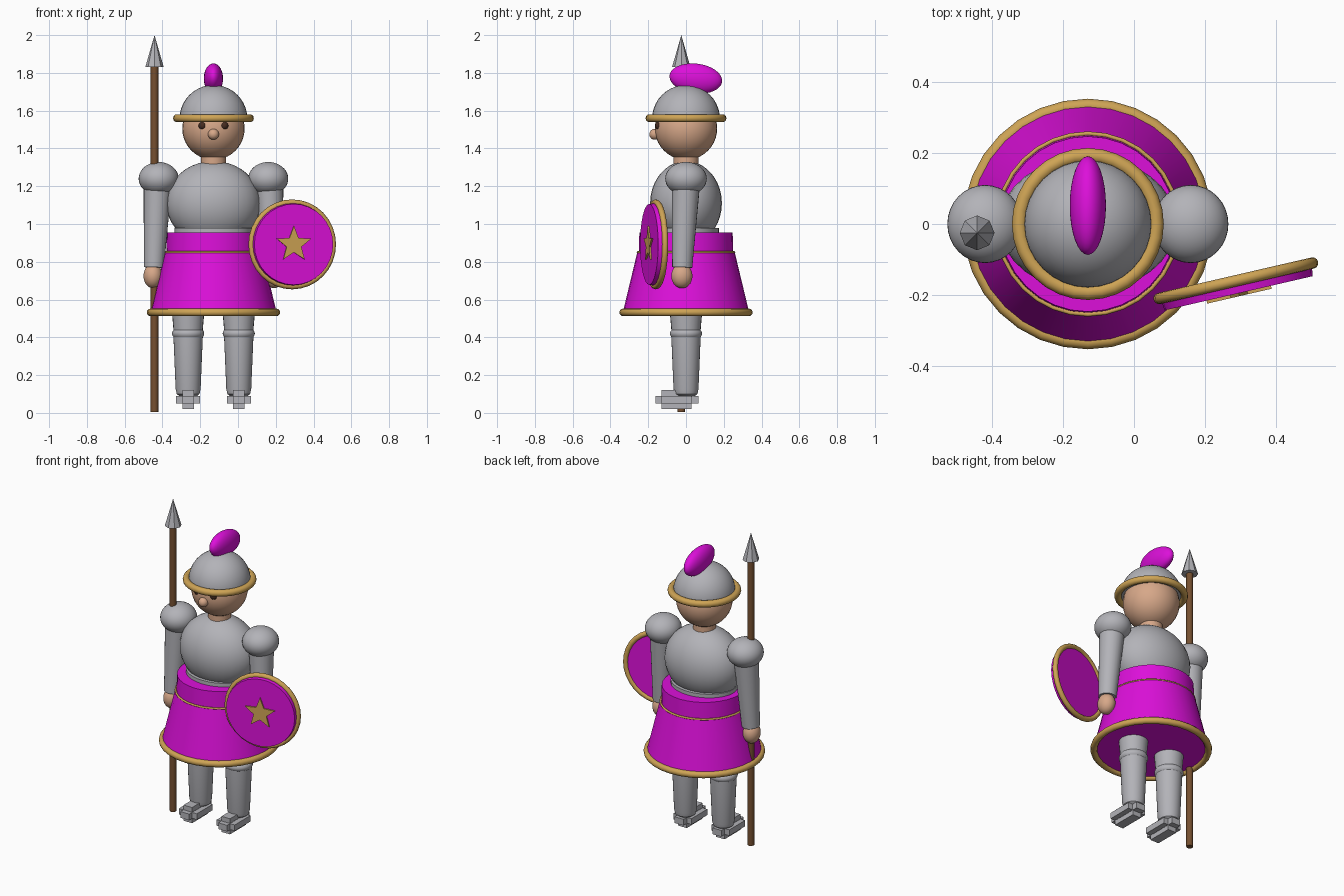
import bpy
import bmesh
import math
from mathutils import Vector, Matrix

if "Cube" in bpy.data.objects:
    bpy.data.objects.remove(bpy.data.objects["Cube"], do_unlink=True)

CX = -0.13  # body axis


def make_material(name, rgb):
    m = bpy.data.materials.new(name)
    m.use_nodes = True
    m.diffuse_color = (*rgb, 1)
    m.node_tree.nodes["Principled BSDF"].inputs["Base Color"].default_value = (*rgb, 1)
    return m


STEEL = make_material("steel grey", (0.45, 0.45, 0.48))
MAGENTA = make_material("magenta", (0.72, 0.005, 0.70))
GOLD = make_material("gold", (0.62, 0.37, 0.09))
SKIN = make_material("skin", (0.68, 0.39, 0.25))
WOOD = make_material("brown wood", (0.18, 0.08, 0.03))
DARK = make_material("dark brown", (0.06, 0.025, 0.015))


def finish(bm, name, mat, smooth=True):
    bmesh.ops.recalc_face_normals(bm, faces=bm.faces)
    me = bpy.data.meshes.new(name)
    bm.to_mesh(me)
    bm.free()
    me.materials.append(mat)
    ob = bpy.data.objects.new(name, me)
    bpy.context.collection.objects.link(ob)
    if smooth:
        bpy.ops.object.select_all(action='DESELECT')
        ob.select_set(True)
        bpy.context.view_layer.objects.active = ob
        bpy.ops.object.shade_smooth_by_angle(angle=math.radians(35))
    return ob


def ball(name, mat, loc, size, tilt=0.0):
    bm = bmesh.new()
    bmesh.ops.create_uvsphere(bm, u_segments=32, v_segments=20, radius=1)
    m = Matrix.Translation(loc) @ Matrix.Rotation(tilt, 4, 'X') @ Matrix.Diagonal((*size, 1))
    bm.transform(m)
    return finish(bm, name, mat)


def rod(name, mat, a, b, r1, r2, sides=24, smooth=True):
    a, b = Vector(a), Vector(b)
    bm = bmesh.new()
    bmesh.ops.create_cone(bm, cap_ends=True, segments=sides, radius1=r1, radius2=r2,
                          depth=(b - a).length)
    q = Vector((0, 0, 1)).rotation_difference(b - a)
    bm.transform(Matrix.Translation((a + b) / 2) @ q.to_matrix().to_4x4())
    return finish(bm, name, mat, smooth)


def lathe(name, mat, profile, centre, sides=32):
    """Spin (radius, height) points around the vertical axis."""
    bm = bmesh.new()
    vs = [bm.verts.new((r, 0, z)) for r, z in profile]
    es = [bm.edges.new(p) for p in zip(vs, vs[1:])]
    bmesh.ops.spin(bm, geom=vs + es, cent=(0, 0, 0), axis=(0, 0, 1),
                   angle=math.tau, steps=sides)
    bmesh.ops.remove_doubles(bm, verts=bm.verts, dist=0.0001)
    bm.transform(Matrix.Translation(centre))
    return finish(bm, name, mat)


def ring(name, mat, centre, major, minor, sides=32):
    n = 12
    pts = [(major + minor * math.cos(math.tau * i / n), minor * math.sin(math.tau * i / n))
           for i in range(n + 1)]
    return lathe(name, mat, pts, centre, sides)


def box(name, mat, loc, size):
    bm = bmesh.new()
    bmesh.ops.create_cube(bm, size=1)
    bm.transform(Matrix.Translation(loc) @ Matrix.Diagonal((*size, 1)))
    return finish(bm, name, mat, False)


# Head and face
ball("head", SKIN, (CX, 0, 1.505), (0.165, 0.165, 0.165))
rod("neck", SKIN, (CX, 0, 1.28), (CX, 0, 1.38), 0.067, 0.067)
ball("nose", SKIN, (CX, -0.165, 1.475), (0.029, 0.029, 0.029))
for side, s in (("right", -1), ("left", 1)):
    ball(side + "_eye", DARK, (CX + s * 0.057, -0.14, 1.52), (0.022, 0.022, 0.022))

# Helmet: closed dome, gold brim and plume
dome = [(0.18 * math.cos(math.pi / 2 * i / 10), 0.18 * math.sin(math.pi / 2 * i / 10))
        for i in range(11)]
lathe("helmet", STEEL, [(0, 0)] + dome, (CX, 0, 1.556))
ring("helmet_brim", GOLD, (CX, 0, 1.56), 0.193, 0.021)
ball("plume", MAGENTA, (CX, 0.052, 1.77), (0.051, 0.14, 0.079), -0.12)

# Torso and waist
ball("torso", STEEL, (CX, 0, 1.11), (0.25, 0.19, 0.223))
waist = rod("waist", STEEL, (0, 0, 0.9), (0, 0, 0.978), 0.205, 0.205, 32)
waist.location.x = CX
waist.scale.y = 0.85

# Skirt with belt line and hem
lathe("skirt", MAGENTA, [(0, 0.955), (0.247, 0.955), (0.25, 0.85), (0.258, 0.85),
                         (0.335, 0.53), (0, 0.53)], (CX, 0, 0))
ring("belt_line", GOLD, (CX, 0, 0.85), 0.255, 0.006)
ring("skirt_hem", GOLD, (CX, 0, 0.532), 0.333, 0.02)

# Limbs, mirrored about the body axis
for side, s in (("right", -1), ("left", 1)):
    ball(side + "_shoulder", STEEL, (CX + s * 0.29, 0, 1.24), (0.106, 0.11, 0.088))
    rod(side + "_arm", STEEL, (CX + s * 0.295, 0, 1.22), (CX + s * 0.315, -0.02, 0.77),
        0.075, 0.053)
    ball(side + "_hand", SKIN, (CX + s * 0.32, -0.022, 0.725), (0.05, 0.056, 0.065))

    x = CX + s * 0.134
    rod(side + "_thigh", STEEL, (x, 0, 0.42), (x, 0, 0.56), 0.076, 0.088)
    ball(side + "_knee", STEEL, (x, 0, 0.42), (0.085, 0.085, 0.045))
    lathe(side + "_shin", STEEL, [(0, 0.085), (0.045, 0.088), (0.06, 0.1), (0.066, 0.125),
                                  (0.078, 0.41), (0, 0.41)], (x, 0, 0))
    # Stepped foot made of crossing blocks
    box(side + "_foot_core", STEEL, (x, -0.05, 0.07), (0.06, 0.16, 0.10))
    box(side + "_foot_sides", STEEL, (x, -0.05, 0.07), (0.127, 0.16, 0.038))
    box(side + "_foot_length", STEEL, (x, -0.048, 0.07), (0.062, 0.226, 0.04))

# Spear
SX, SY = -0.442, -0.025
rod("spear_shaft", WOOD, (SX, SY, 0.005), (SX, SY, 1.84), 0.02, 0.02, 12)
rod("spear_tip", STEEL, (SX, SY, 1.83), (SX, SY, 2.0), 0.049, 0.0, 8, False)

# Shield, built lying flat with its front facing up, then stood and turned
shield = [
    lathe("shield_disc", MAGENTA, [(0, -0.006), (0.22, -0.006), (0.214, 0.036), (0, 0.036)],
          (0, 0, 0)),
    ring("shield_rim", GOLD, (0, 0, 0), 0.222, 0.016),
]
bm = bmesh.new()
star = []
for i in range(10):
    r = 0.098 if i % 2 == 0 else 0.042
    a = math.pi / 2 + i * math.pi / 5
    star.append(bm.verts.new((r * math.cos(a), r * math.sin(a), 0.035)))
face = bm.faces.new(star)
top = bmesh.ops.extrude_face_region(bm, geom=[face])["geom"]
bmesh.ops.translate(bm, vec=(0, 0, 0.0095),
                    verts=[v for v in top if isinstance(v, bmesh.types.BMVert)])
shield.append(finish(bm, "shield_star", GOLD, False))
pose = (Matrix.Translation((0.287, -0.16, 0.892)) @ Matrix.Rotation(math.radians(13), 4, 'Z')
        @ Matrix.Rotation(math.radians(90), 4, 'X'))
for ob in shield:
    ob.matrix_world = pose
